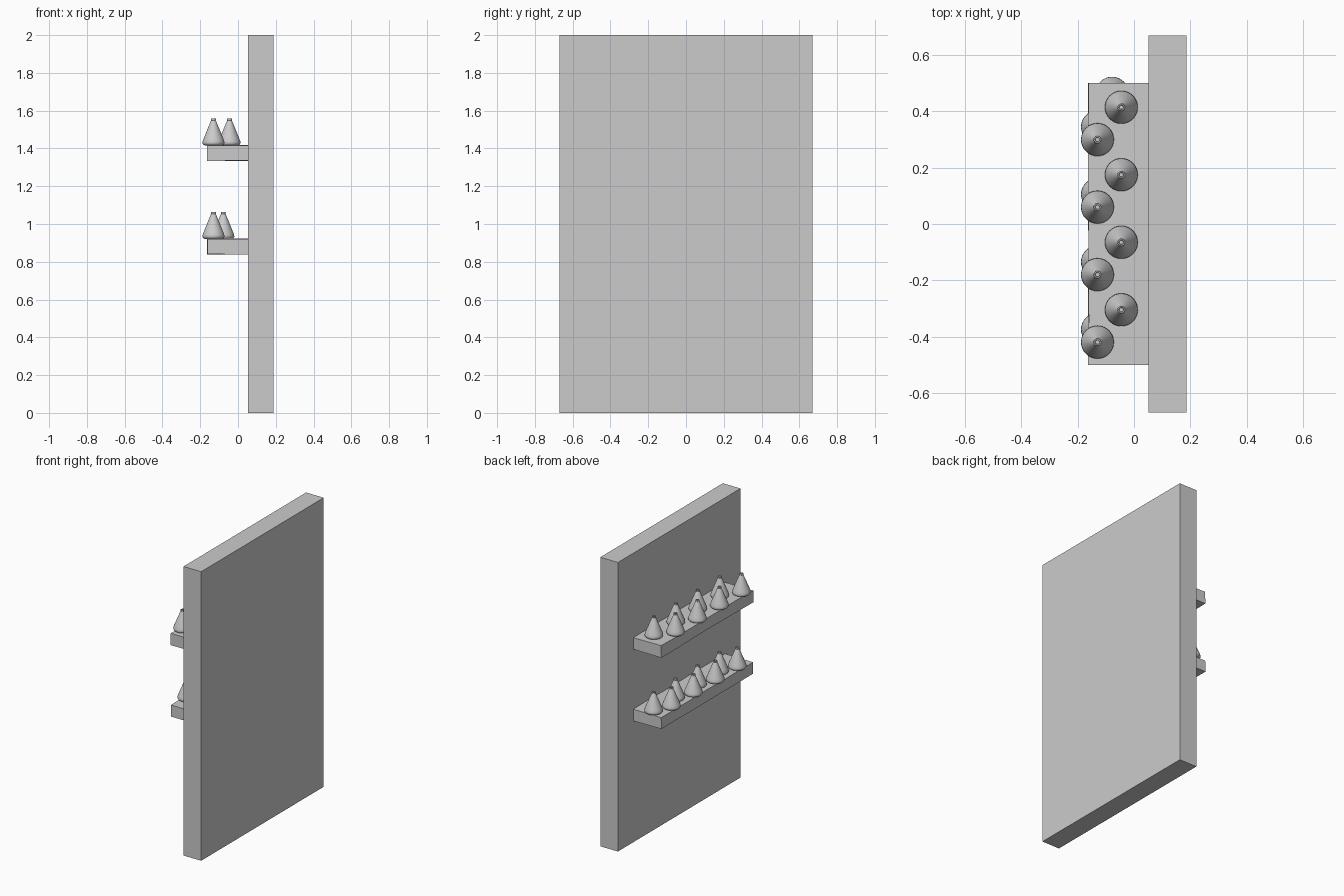
import bpy, bmesh, math, random

if "Cube" in bpy.data.objects:
    bpy.data.objects.remove(bpy.data.objects["Cube"])

random.seed(4)


def add_object(name, bm):
    bmesh.ops.recalc_face_normals(bm, faces=bm.faces)
    mesh = bpy.data.meshes.new(name)
    bm.to_mesh(mesh)
    bm.free()
    obj = bpy.data.objects.new(name, mesh)
    bpy.context.collection.objects.link(obj)
    return obj


def box(name, lo, hi, cuts=0, wobble=0.0):
    """Box between two corners; optional long-axis cuts with hand-hewn wobble."""
    bm = bmesh.new()
    bmesh.ops.create_cube(bm, size=1)
    for v in bm.verts:
        v.co = [l + (c + 0.5) * (h - l) for l, h, c in zip(lo, hi, v.co)]
    if cuts:
        long_edges = [e for e in bm.edges
                      if abs(e.verts[0].co.y - e.verts[1].co.y) > 0.5]
        bmesh.ops.subdivide_edges(bm, edges=long_edges, cuts=cuts)
        for v in bm.verts:
            v.co.z += random.uniform(-wobble, wobble)
            if v.co.x < 0:
                v.co.x += random.uniform(-wobble, wobble)
    return add_object(name, bm)


def bottle(name, x, y, z):
    """Conical flask turned from a profile, with a small open lip."""
    profile = [(0.0, 0.0), (0.045, 0.0), (0.054, 0.004), (0.0585, 0.012),
               (0.057, 0.022), (0.052, 0.036), (0.015, 0.127), (0.012, 0.133),
               (0.0135, 0.137), (0.0125, 0.142), (0.008, 0.142),
               (0.007, 0.132), (0.0, 0.132)]
    bm = bmesh.new()
    verts = [bm.verts.new((r, 0, h)) for r, h in profile]
    edges = [bm.edges.new(p) for p in zip(verts, verts[1:])]
    bmesh.ops.spin(bm, geom=verts + edges, cent=(0, 0, 0), axis=(0, 0, 1),
                   angle=math.tau, steps=32)
    bmesh.ops.remove_doubles(bm, verts=bm.verts, dist=1e-5)
    obj = add_object(name, bm)
    obj.location = (x, y, z)
    obj.select_set(True)
    bpy.context.view_layer.objects.active = obj
    bpy.ops.object.shade_smooth_by_angle(angle=math.radians(40))
    obj.select_set(False)


# Wall panel
box("wall_panel", (0.052, -0.67, 0), (0.187, 0.67, 2))

# Shelves: name, top height, then (x, first y) of the back and front bottle rows
shelves = [("upper", 1.416, [(-0.045, 0.415), (-0.13, 0.30)]),
           ("lower", 0.921, [(-0.078, 0.465), (-0.13, 0.345)])]
for level, top, rows in shelves:
    box(level + "_shelf", (-0.162, -0.502, top - 0.081), (0.055, 0.502, top),
        cuts=5, wobble=0.002)
    # Staggered rows of bottles
    for row, (x, y) in zip(("back", "front"), rows):
        for i in range(4):
            bottle(f"{level}_{row}_bottle_{i + 1}", x, y - 0.24 * i, top)
